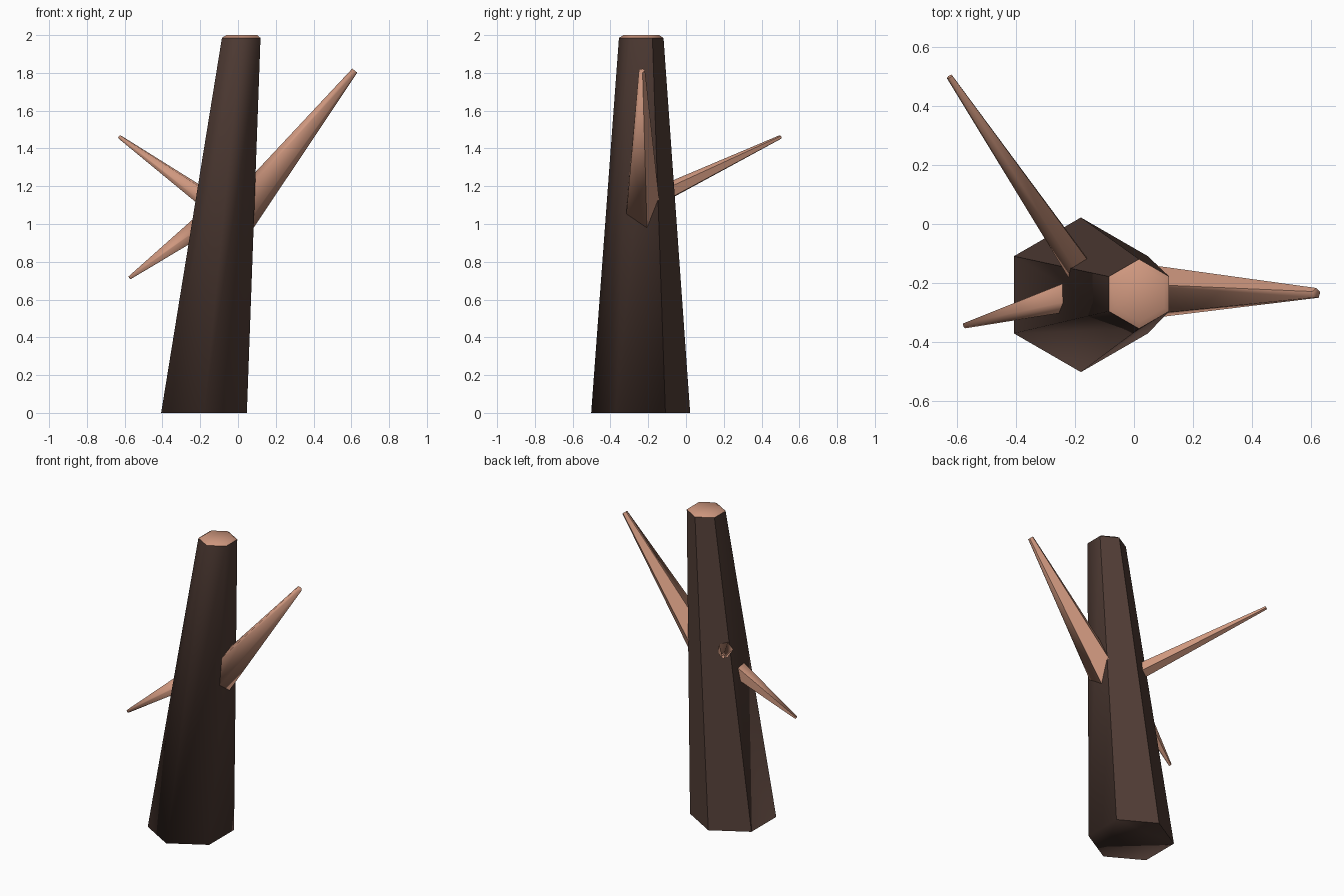
import bpy, bmesh
from math import radians, cos, sin, tau
from mathutils import Vector

cube = bpy.data.objects.get("Cube")
if cube:
    bpy.data.objects.remove(cube)


def material(name, rgb):
    mat = bpy.data.materials.new(name)
    mat.use_nodes = True
    mat.diffuse_color = (*rgb, 1)
    mat.node_tree.nodes["Principled BSDF"].inputs["Base Color"].default_value = (*rgb, 1)
    return mat


bark = material("dark_bark", (0.082, 0.046, 0.036))
wood = material("light_wood", (0.62, 0.31, 0.21))


def taper(name, rings, sides, phase, u, v, mats, cut_ring=None):
    """Loft polygon rings of (centre, radius) spanned by axes u and v."""
    bm = bmesh.new()
    loops = []
    for centre, radius in rings:
        angles = [radians(phase) + tau * k / sides for k in range(sides)]
        loops.append([bm.verts.new(Vector(centre) + radius * (u * cos(a) + v * sin(a)))
                      for a in angles])
    bm.faces.new(loops[0][::-1])
    for i, (low, high) in enumerate(zip(loops, loops[1:])):
        for k in range(sides):
            n = (k + 1) % sides
            face = bm.faces.new((low[k], low[n], high[n], high[k]))
            face.material_index = int(cut_ring is not None and i >= cut_ring)
    top = bm.faces.new(loops[-1])
    top.material_index = int(cut_ring is not None)
    bmesh.ops.recalc_face_normals(bm, faces=bm.faces)
    # Rear sides are faceted, the rest is smooth; colour borders stay sharp
    for face in bm.faces:
        face.smooth = face.normal.y < 0.3 or face.material_index == 1
    for edge in bm.edges:
        edge.smooth = len({f.material_index for f in edge.link_faces}) == 1
    mesh = bpy.data.meshes.new(name)
    bm.to_mesh(mesh)
    bm.free()
    for mat in mats:
        mesh.materials.append(mat)
    obj = bpy.data.objects.new(name, mesh)
    bpy.context.collection.objects.link(obj)
    return obj


def branch(name, base, tip, base_radius, tip_radius):
    d = (Vector(tip) - Vector(base)).normalized()
    u = Vector((-d.y, d.x, 0)).normalized()
    taper(name, [(base, base_radius), (tip, tip_radius)], 5, 70, u, d.cross(u), [wood])


# Leaning hexagonal trunk with a chamfered, pale cut top
taper("trunk", [((-0.18, -0.24, 0), 0.262),
                ((0.017, -0.237, 1.985), 0.118),
                ((0.02, -0.237, 2.0), 0.095)],
      6, 30, Vector((1, 0, 0)), Vector((0, 1, 0)), [bark, wood], cut_ring=1)

# Bare branches, rooted inside the trunk
branch("left_branch", (-0.04, -0.235, 0.984), (0.618, -0.235, 1.812), 0.109, 0.018)
branch("back_branch", (-0.15, -0.20, 1.12), (-0.625, 0.5, 1.46), 0.052, 0.011)
branch("right_branch", (-0.165, -0.226, 1.02), (-0.574, -0.344, 0.716), 0.062, 0.01)
